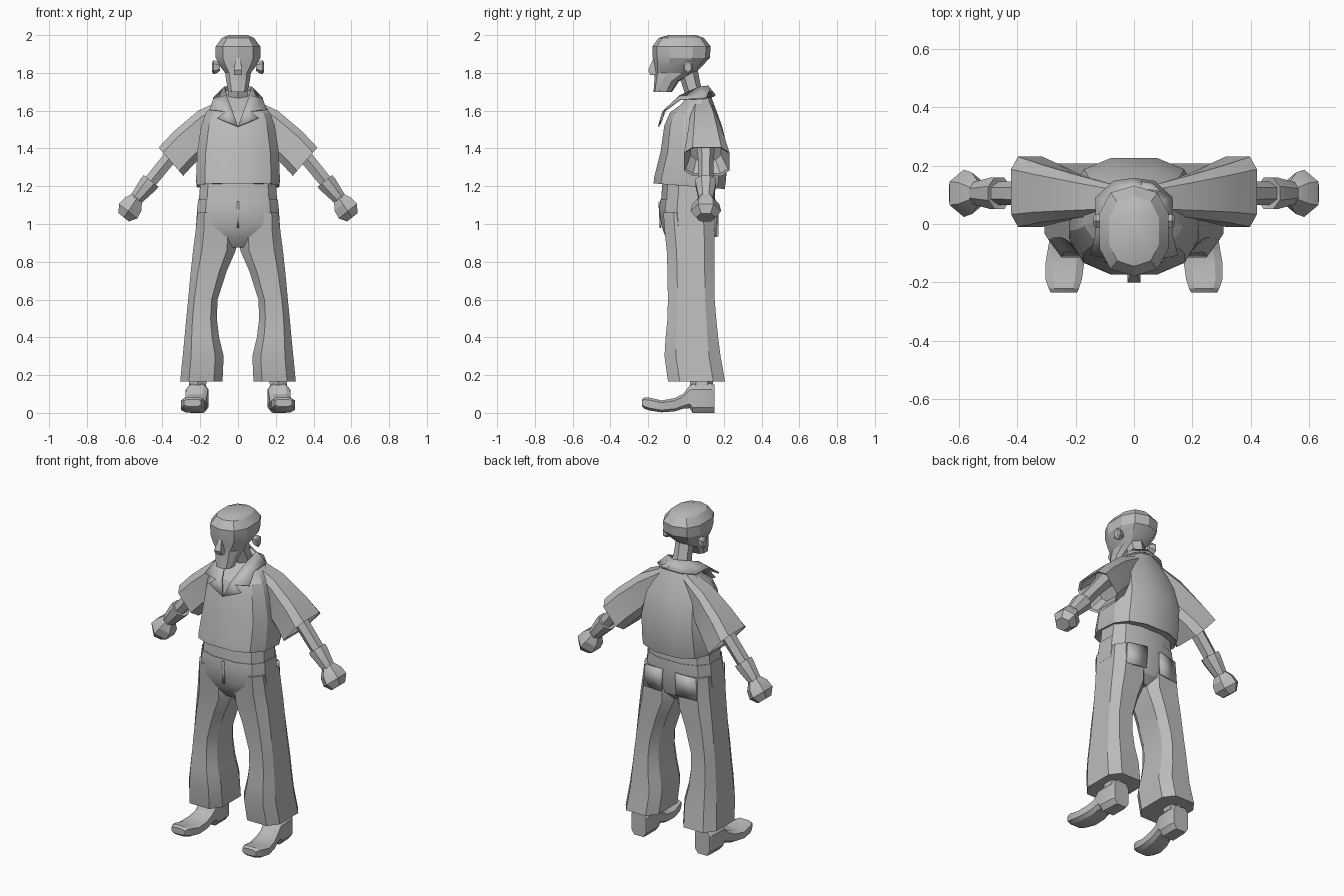
import bpy, bmesh, math
from mathutils import Vector as V

grey = bpy.data.materials.new("plain grey")
grey.diffuse_color = (0.5, 0.5, 0.5, 1)


def finish(name, bm, angle=25):
    bmesh.ops.recalc_face_normals(bm, faces=bm.faces)
    me = bpy.data.meshes.new(name)
    bm.to_mesh(me)
    bm.free()
    ob = bpy.data.objects.new(name, me)
    bpy.context.collection.objects.link(ob)
    me.materials.append(grey)
    bpy.ops.object.select_all(action='DESELECT')
    bpy.context.view_layer.objects.active = ob
    ob.select_set(True)
    bpy.ops.object.shade_smooth_by_angle(angle=math.radians(angle))
    return ob


def loft(name, rings, n=8, p=0.7, mirror=False, angle=25):
    """Skin rings of (centre, half-axis u, half-axis v); p squares the section."""
    f = lambda t: math.copysign(abs(t) ** p, t)
    top = f(math.cos(math.pi / n))
    bm = bmesh.new()
    loops = []
    for c, u, v in rings:
        pts = []
        for k in range(n):
            a = (k + 0.5) * 2 * math.pi / n
            pts.append(bm.verts.new(V(c) + V(u) * f(math.cos(a)) / top + V(v) * f(math.sin(a)) / top))
        loops.append(pts)
    for a, b in zip(loops, loops[1:]):
        for i in range(n):
            bm.faces.new((a[i], a[(i + 1) % n], b[(i + 1) % n], b[i]))
    bm.faces.new(loops[0])
    bm.faces.new(loops[-1])
    ob = finish(name, bm, angle)
    if mirror:
        add_mirror(ob)
    return ob


def add_mirror(ob):
    ob.modifiers.new("mirror", 'MIRROR').use_axis[0] = True


def level(z, x0, x1, y0, y1, tilt=0):
    """Horizontal ring from its extents; tilt raises the front edge."""
    return (((x0 + x1) / 2, (y0 + y1) / 2, z), ((x1 - x0) / 2, 0, 0), (0, (y1 - y0) / 2, -tilt))


def sheet(name, polys, thick):
    bm = bmesh.new()
    for poly in polys:
        bm.faces.new([bm.verts.new(q) for q in poly])
    bmesh.ops.remove_doubles(bm, verts=bm.verts, dist=0.0005)
    ob = finish(name, bm)
    add_mirror(ob)
    s = ob.modifiers.new("thickness", 'SOLIDIFY')
    s.thickness, s.offset = thick, 0
    return ob


# Head, neck, nose and ears
loft("head", [level(z, -x, x, a, b) for z, x, a, b in (
    (1.70, .05, -.17, -.075), (1.755, .062, -.165, -.04), (1.80, .068, -.162, .045),
    (1.835, .095, -.165, .08), (1.88, .118, -.17, .12), (1.94, .118, -.172, .125),
    (1.985, .085, -.14, .09), (2.0, .05, -.09, .05))], n=10, p=0.8)
loft("neck", [level(1.84, -.045, .045, -.05, .05), level(1.74, -.045, .045, -.015, .07),
              level(1.63, -.06, .06, .02, .11)], n=6, p=1)
loft("nose", [level(1.79, -.02, .02, -.19, -.15), level(1.815, -.022, .022, -.2, -.15),
              level(1.88, -.01, .01, -.172, -.15)], n=4)
loft("ear", [((x, .01, 1.83), (0, s * .024, 0), (0, 0, s * .032)) for x, s in
             ((.095, .5), (.115, .9), (.13, 1), (.138, .7))], n=6, p=1, mirror=True)

# Shirt body with sloping hem, and short flared sleeves
loft("shirt", [level(z, -x, x, a, b, t) for z, x, a, b, t in (
    (1.205, .205, -.155, .19, .01), (1.20, .218, -.172, .205, .015), (1.235, .222, -.168, .21, .015),
    (1.38, .216, -.135, .225, 0), (1.52, .195, -.115, .19, 0), (1.59, .17, -.085, .165, 0),
    (1.65, .115, -.03, .135, -.02), (1.69, .07, .0, .115, -.025))], n=12, p=0.75)
loft("sleeve", [((.08, .085, 1.60), (-.01, 0, .065), (0, .05, 0)),
                ((.195, .095, 1.485), (.015, 0, .115), (0, .075, 0)),
                ((.29, .105, 1.40), (.05, 0, .09), (0, .10, 0)),
                ((.355, .11, 1.33), (.065, 0, .075), (0, .12, 0)),
                ((.35, .11, 1.335), (.058, 0, .067), (0, .112, 0)),
                ((.28, .105, 1.41), (.04, 0, .07), (0, .08, 0))], n=8, p=0.5, mirror=True)

# Open collar and notched lapels
sheet("collar", [
    [(0, -.145, 1.515), (.11, -.125, 1.56), (.065, -.122, 1.595), (.03, -.11, 1.60)],
    [(.03, -.11, 1.60), (.065, -.122, 1.595), (.15, -.105, 1.605), (.13, -.03, 1.66), (.06, -.03, 1.68)],
    [(.06, -.03, 1.68), (.13, -.03, 1.66), (.13, .09, 1.665), (.07, .075, 1.725)],
    [(.07, .075, 1.725), (.13, .09, 1.665), (.07, .145, 1.675), (0, .155, 1.68), (0, .115, 1.73)]], .008)


# Forearm, flared glove cuff and fist
def limb(name, stations, n):
    d = V((.62, 0, -.78))
    side = V((.78, 0, .62))
    loft(name, [((x, .105, z), side * r, (0, w, 0)) for x, z, r, w in stations], n, 1, True)


limb("forearm", [(.28, 1.45, .045, .045), (.37, 1.34, .036, .036), (.50, 1.18, .034, .034)], 6)
limb("glove_cuff", [(.462, 1.225, .035, .04), (.46, 1.228, .05, .054), (.475, 1.21, .05, .054),
                    (.545, 1.125, .034, .036)], 8)
limb("fist", [(.535, 1.138, .034, .036), (.555, 1.105, .056, .062), (.582, 1.068, .062, .07),
              (.605, 1.035, .035, .045)], 6)

# Trousers: waistband, hips, flared legs
loft("waistband", [level(1.22, -.20, .20, -.125, .15), level(1.125, -.207, .207, -.132, .155)], n=12, p=0.75)
loft("hips", [level(z, -x, x, a, b) for z, x, a, b in (
    (1.13, .211, -.136, .158), (1.08, .216, -.142, .16), (.99, .222, -.13, .155),
    (.92, .17, -.105, .14), (.875, .08, -.07, .10))], n=12, p=0.75)
loft("trouser_leg", [level(z, a, b, c, d) for z, a, b, c, d in (
    (1.06, .04, .214, -.12, .145), (.95, .01, .226, -.112, .15), (.86, .012, .238, -.102, .15),
    (.75, .06, .25, -.098, .15), (.60, .108, .264, -.096, .152), (.50, .112, .274, -.098, .16),
    (.40, .10, .283, -.108, .17), (.30, .076, .293, -.114, .183),
    (.165, .082, .306, -.095, .207))], n=8, p=0.6, mirror=True)

# Trouser details: fly seam and back pockets
sheet("fly_seam", [[(0, -.143, 1.12), (.006, -.143, 1.12), (.006, -.136, .98), (0, -.136, .98)]], .006)
sheet("back_pocket", [[(.045, .166, 1.07), (.17, .147, 1.06), (.18, .148, .93), (.05, .166, .935)]], .012)

# Shoes: raised heel, arch and upturned square toe, skinned from back to front
loft("shoe", [((x, y, (a + b) / 2), (w, 0, 0), (0, 0, (b - a) / 2)) for y, x, w, a, b in (
    (.15, .215, .05, 0, .15), (.13, .215, .058, 0, .155), (.035, .217, .06, 0, .152),
    (.02, .218, .058, .025, .145), (-.015, .222, .056, .022, .10), (-.06, .228, .062, .008, .078),
    (-.13, .236, .066, .003, .066), (-.19, .24, .062, .012, .08),
    (-.22, .24, .052, .022, .082), (-.234, .24, .045, .035, .072))], n=8, p=0.55, mirror=True)
# Ankle inside the trouser leg
loft("ankle", [level(.13, .17, .262, .03, .135), level(.25, .16, .25, .03, .135)], n=6, p=1, mirror=True)
